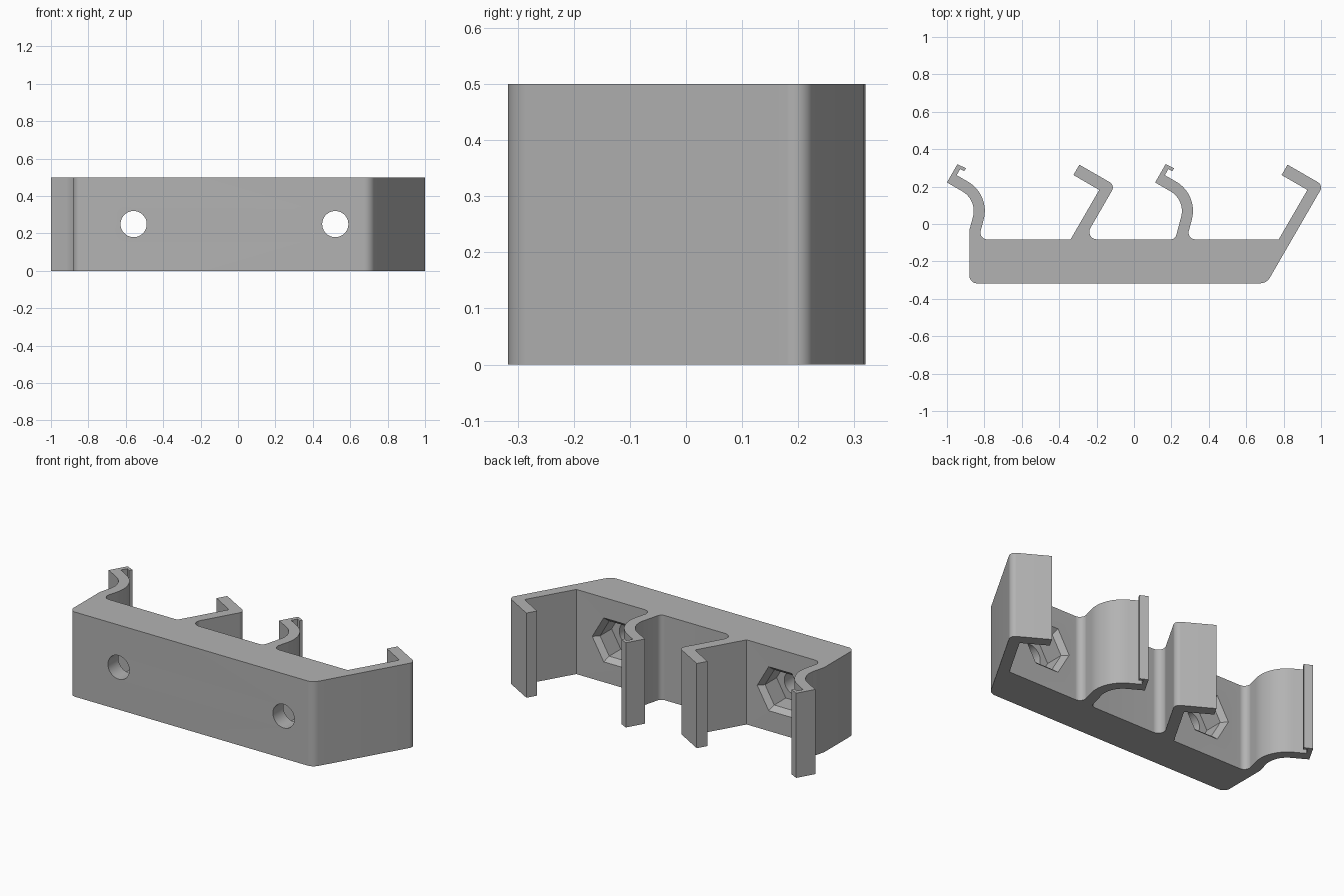
import bpy, bmesh, math
from mathutils import Vector

if "Cube" in bpy.data.objects:
    bpy.data.objects.remove(bpy.data.objects["Cube"])

HEIGHT = 0.5
PITCH = 1.113      # spacing between the two clips
FLOOR = -0.082     # back face of the base bar
FRONT = -0.317

grey = bpy.data.materials.new("plain grey")
grey.use_nodes = True
colour = (0.45, 0.45, 0.45, 1)
grey.diffuse_color = colour
grey.node_tree.nodes["Principled BSDF"].inputs["Base Color"].default_value = colour


def shift(points, dx):
    return [(x + dx, y, r) for x, y, r in points]


def rounded(points):
    """Turn (x, y, radius) corners into an outline with fillet arcs."""
    out = []
    for i, (x, y, r) in enumerate(points):
        p = Vector((x, y))
        if r == 0:
            out.append(p)
            continue
        a = (Vector(points[i - 1][:2]) - p).normalized()
        b = (Vector(points[(i + 1) % len(points)][:2]) - p).normalized()
        half = a.angle(b) / 2
        centre = p + (a + b).normalized() * r / math.sin(half)
        start = p + a * r / math.tan(half) - centre
        end = p + b * r / math.tan(half) - centre
        sweep = math.atan2(start.x * end.y - start.y * end.x, start.dot(end))
        steps = max(4, round(abs(sweep) / math.radians(6)))
        for k in range(steps + 1):
            t = sweep * k / steps
            c, s = math.cos(t), math.sin(t)
            out.append(centre + Vector((start.x * c - start.y * s,
                                        start.x * s + start.y * c)))
    return out


def loft(name, rings):
    """Solid made by bridging matching rings of points."""
    bm = bmesh.new()
    loops = [[bm.verts.new(p) for p in ring] for ring in rings]
    n = len(loops[0])
    bm.faces.new(loops[0])
    bm.faces.new(loops[-1])
    for low, high in zip(loops, loops[1:]):
        for i in range(n):
            j = (i + 1) % n
            bm.faces.new((low[i], low[j], high[j], high[i]))
    bmesh.ops.recalc_face_normals(bm, faces=bm.faces)
    mesh = bpy.data.meshes.new(name)
    bm.to_mesh(mesh)
    bm.free()
    obj = bpy.data.objects.new(name, mesh)
    bpy.context.collection.objects.link(obj)
    mesh.materials.append(grey)
    return obj


def ring(x, y, radius, sides):
    return [(x + radius * math.cos(math.tau * i / sides), y,
             HEIGHT / 2 + radius * math.sin(math.tau * i / sides))
            for i in range(sides)]


# Straight hooked arm: outer bend, tip, inner bend, foot
hook = [(1.012, 0.207, 0.033), (0.821, 0.317, 0), (0.789, 0.262, 0),
        (0.927, 0.182, 0), (0.774, FLOOR, 0)]

# Curved springy arm with a small lip at its tip
curl = [(-0.832, FLOOR, 0.036), (-0.768, 0.157, 0.18), (-0.948, 0.261, 0),
        (-0.929, 0.294, 0), (-0.908, 0.282, 0), (-0.899, 0.298, 0),
        (-0.944, 0.32, 0), (-1.0, 0.222, 0), (-0.837, 0.128, 0.121)]

# Whole bracket outline, front edge first
outline = [(-0.88, FRONT, 0.04), (0.709, FRONT, 0.06)]
outline += hook
outline += shift(curl, PITCH) + [(-0.893 + PITCH, FLOOR, 0.03)]
outline += [(0.845 - PITCH, FLOOR, 0.04)] + shift(hook, -PITCH)
outline += curl + [(-0.88, -0.032, 0)]
profile = rounded(outline)
bracket = loft("clip_bracket", [[(p.x, p.y, z) for p in profile]
                                for z in (0, HEIGHT)])

# Screw holes with chamfered hexagonal nut pockets behind
cutters = []
for x in (-0.558, 0.52):
    cutters.append(loft("screw_hole_cutter",
                        [ring(x, y, 0.07, 40) for y in (FRONT - 0.1, -0.15)]))
    cutters.append(loft("nut_pocket_cutter",
                        [ring(x, -0.22, 0.12, 6), ring(x, FLOOR - 0.03, 0.12, 6),
                         ring(x, FLOOR, 0.15, 6), ring(x, FLOOR + 0.01, 0.15, 6)]))
for cutter in cutters:
    cutter.hide_render = True
    mod = bracket.modifiers.new("cut", 'BOOLEAN')
    mod.operation = 'DIFFERENCE'
    mod.solver = 'EXACT'
    mod.object = cutter

bpy.ops.object.select_all(action='DESELECT')
bpy.context.view_layer.objects.active = bracket
bracket.select_set(True)
for mod in list(bracket.modifiers):
    bpy.ops.object.modifier_apply(modifier=mod.name)
for cutter in cutters:
    bpy.data.objects.remove(cutter)
bpy.ops.object.shade_smooth_by_angle(angle=math.radians(25))
